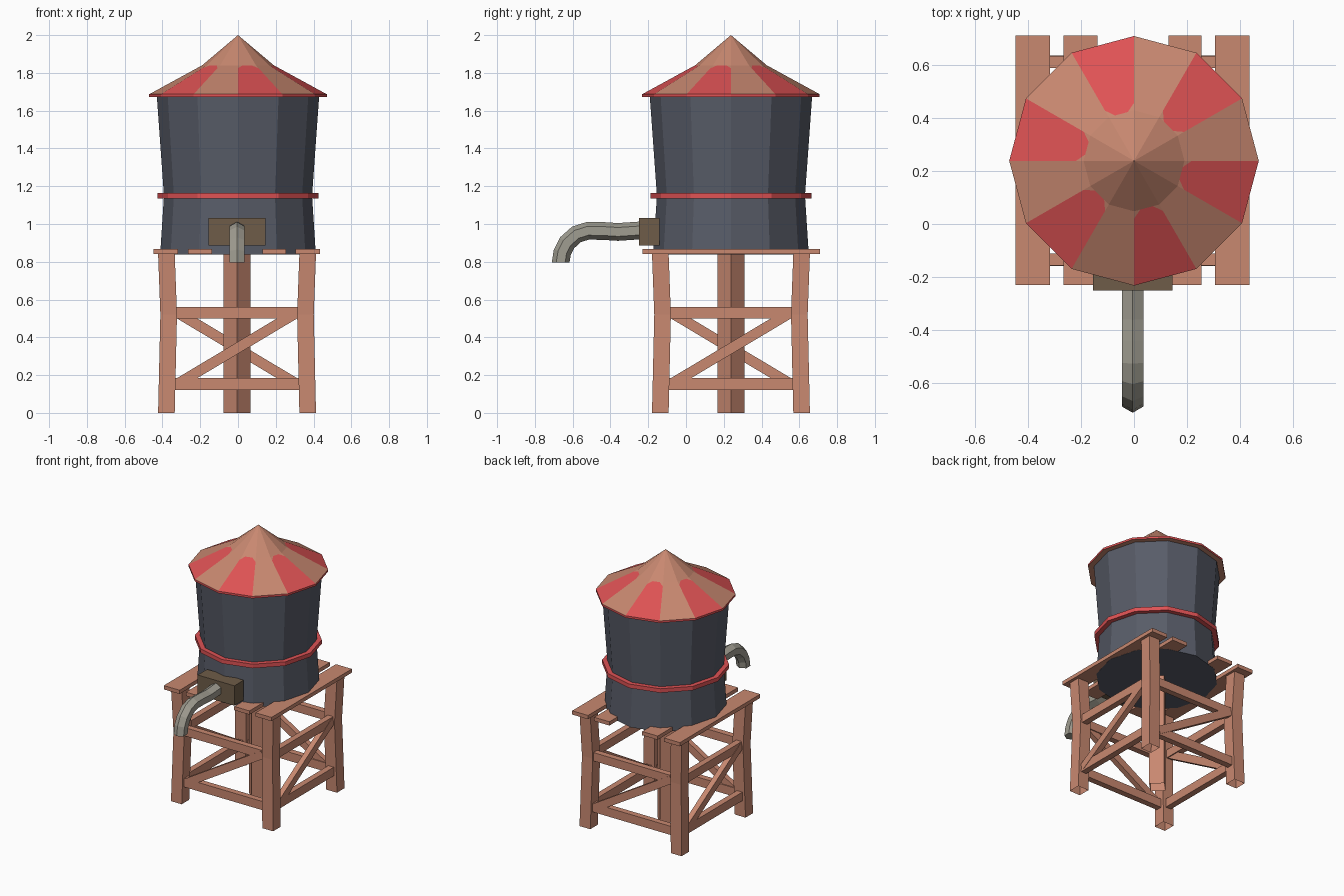
import bpy, bmesh, math
from mathutils import Vector, Matrix

if "Cube" in bpy.data.objects:
    bpy.data.objects.remove(bpy.data.objects["Cube"])

CX, CY = -0.005, 0.238          # tower axis


def material(name, rgb):
    lin = [(c / 255 / 12.92) if c < 11 else ((c / 255 + 0.055) / 1.055) ** 2.4 for c in rgb]
    m = bpy.data.materials.new(name)
    m.diffuse_color = (*lin, 1)
    m.use_nodes = True
    m.node_tree.nodes["Principled BSDF"].inputs["Base Color"].default_value = m.diffuse_color
    return m


WOOD = material("wood", (200, 136, 112))
RED = material("red_paint", (222, 82, 84))
SLATE = material("slate_tank", (88, 92, 104))
BROWN = material("dark_brown", (110, 92, 72))
STEEL = material("grey_steel", (160, 157, 145))


def finish(name, bm, *mats):
    bmesh.ops.remove_doubles(bm, verts=bm.verts, dist=0.0002)
    bmesh.ops.recalc_face_normals(bm, faces=bm.faces)
    me = bpy.data.meshes.new(name)
    bm.to_mesh(me)
    bm.free()
    for m in mats:
        me.materials.append(m)
    ob = bpy.data.objects.new(name, me)
    bpy.context.collection.objects.link(ob)
    return ob


def loft(bm, rings, cap_start=True, cap_end=True, closed=False):
    loops = [[bm.verts.new(p) for p in r] for r in rings]
    n = len(loops[0])
    pairs = list(zip(loops, loops[1:])) + ([(loops[-1], loops[0])] if closed else [])
    for a, b in pairs:
        for i in range(n):
            j = (i + 1) % n
            bm.faces.new((a[i], a[j], b[j], b[i]))
    if cap_start and not closed:
        bm.faces.new(loops[0])
    if cap_end and not closed:
        bm.faces.new(loops[-1])


def polar(r, z, k, n=12):
    a = 2 * math.pi * k / n
    return Vector((r * math.cos(a), CY + r * math.sin(a), z))


def lathe(name, profile, mat, closed=False):
    bm = bmesh.new()
    loft(bm, [[polar(r, z, k) for k in range(12)] for r, z in profile], closed=closed)
    return finish(name, bm, mat)


def box(name, lo, hi, mat):
    bm = bmesh.new()
    loft(bm, [[(lo[0], lo[1], z), (hi[0], lo[1], z), (hi[0], hi[1], z), (lo[0], hi[1], z)]
              for z in (lo[2], hi[2])])
    return finish(name, bm, mat)


# Tank with a slight waist, and its hoop
lathe("tank", [(0.412, 0.839), (0.392, 1.15), (0.43, 1.68)], SLATE)
lathe("tank_hoop", [(0.385, 1.135), (0.427, 1.135), (0.427, 1.165), (0.385, 1.165)], RED, True)

# Conical roof: alternate sectors carry a red panel with clipped inner corners
bm = bmesh.new()
apex = Vector((0, CY, 2.0))


def face(pts, index):
    bm.faces.new([bm.verts.new(p) for p in pts]).material_index = index


for k in range(12):
    lowA, lowB = polar(0.47, 1.672, k), polar(0.47, 1.672, k + 1)
    rimA, rimB = polar(0.47, 1.687, k), polar(0.47, 1.687, k + 1)
    midA, midB = polar(0.19, 1.84, k), polar(0.19, 1.84, k + 1)
    face((lowA, lowB, rimB, rimA), 1)
    face((polar(0.41, 1.672, k), polar(0.41, 1.672, k + 1), lowB, lowA), 0)
    if k % 2:
        cutA, cutB = midA.lerp(rimA, 0.1), midB.lerp(rimB, 0.1)
        inA, inB = midA.lerp(midB, 0.25), midA.lerp(midB, 0.75)
        face((rimA, rimB, cutB, inB, inA, cutA), 1)
        face((cutA, inA, midA), 0)
        face((cutB, midB, inB), 0)
        face((midA, inA, inB, midB, apex), 0)
    else:
        face((rimA, rimB, midB, midA), 0)
        face((midA, midB, apex), 0)
finish("roof", bm, WOOD, RED)

# Platform planks
for i, (x0, x1) in enumerate([(-0.447, -0.317), (-0.265, -0.138), (0.13, 0.255), (0.305, 0.435)]):
    box(f"platform_plank_{i + 1}", (x0, -0.23, 0.84), (x1, 0.71, 0.868), WOOD)

# Corner legs, bent slightly inward half way up, open at the foot
for i in range(4):
    sx, sy = (-1, 1, 1, -1)[i], (-1, -1, 1, 1)[i]
    bm = bmesh.new()
    rings = []
    for z, off in ((0, 0.374), (0.52, 0.362), (0.842, 0.374)):
        x, y, h = CX + sx * off, CY + sy * off, 0.044
        rings.append([(x - h, y - h, z), (x + h, y - h, z), (x + h, y + h, z), (x - h, y + h, z)])
    loft(bm, rings, cap_start=False)
    finish(f"corner_leg_{i + 1}", bm, WOOD)

# Centre post, turned 45 degrees
bm = bmesh.new()
loft(bm, [[polar(0.072, z, k, 4) + Vector((CX, 0, 0)) for k in range(4)] for z in (0, 0.842)],
     cap_start=False)
finish("centre_post", bm, WOOD)


# Braces: two rails and one diagonal, repeated around the four sides
def brace(name, side, a, b, width, depth, off):
    d = (Vector((b[0], 0, b[1])) - Vector((a[0], 0, a[1]))).normalized()
    up = Vector((-d.z, 0, d.x)) * width / 2
    out = Vector((0, depth / 2, 0))
    turn = Matrix.Translation((CX, CY, 0)) @ Matrix.Rotation(side * math.pi / 2, 4, 'Z')
    bm = bmesh.new()
    loft(bm, [[turn @ (Vector((p[0], -off, p[1])) + s * up + t * out)
               for s, t in ((-1, -1), (1, -1), (1, 1), (-1, 1))] for p in (a, b)])
    finish(name, bm, WOOD)


for s in range(4):
    brace(f"lower_rail_{s + 1}", s, (-0.335, 0.152), (0.335, 0.152), 0.064, 0.045, 0.372)
    brace(f"upper_rail_{s + 1}", s, (-0.335, 0.53), (0.335, 0.53), 0.062, 0.045, 0.372)
    brace(f"diagonal_brace_{s + 1}", s, (-0.318, 0.152), (0.318, 0.532), 0.055, 0.04, 0.377)

# Outlet box on the front of the tank
box("outlet_box", (-0.155, -0.25, 0.885), (0.145, -0.14, 1.032), BROWN)

# Hexagonal spout swept along a downward bend
path = [Vector((CX, y, z)) for y, z in (
    (-0.24, 0.966), (-0.36, 0.958), (-0.44, 0.963), (-0.52, 0.964), (-0.58, 0.945),
    (-0.63, 0.9), (-0.655, 0.85), (-0.664, 0.795))]
rings = []
for i, p in enumerate(path):
    t = (path[min(i + 1, len(path) - 1)] - path[max(i - 1, 0)]).normalized()
    if i == len(path) - 1:
        t = Vector((0, 0, -1))
    side = Vector((1, 0, 0))
    up = side.cross(t)
    rings.append([p + 0.047 * (up * math.cos(k * math.pi / 3) + side * math.sin(k * math.pi / 3))
                  for k in range(6)])
bm = bmesh.new()
loft(bm, rings)
finish("spout", bm, STEEL)
